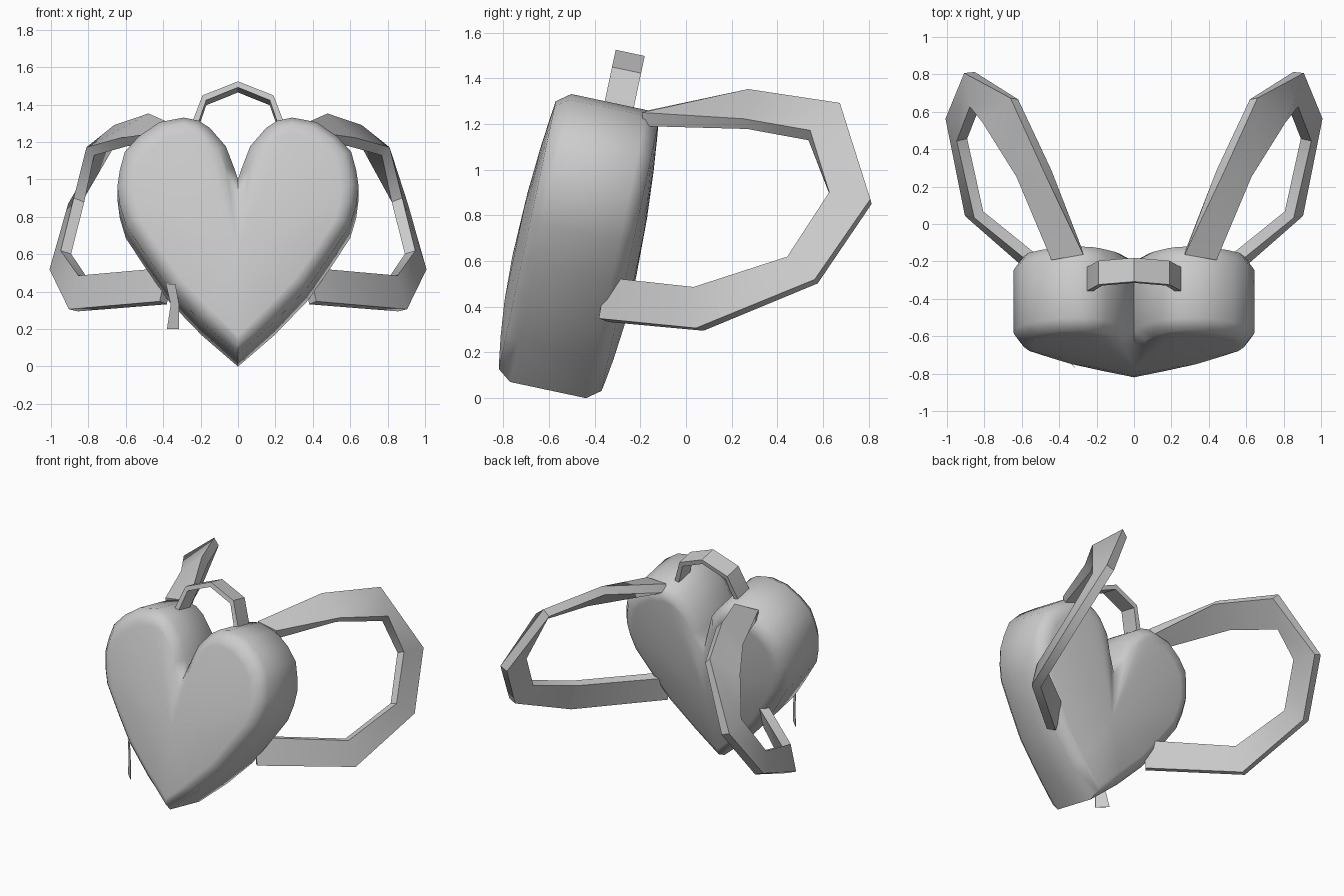
import bpy, bmesh, math
from mathutils import Vector

cube = bpy.data.objects.get("Cube")
if cube:
    bpy.data.objects.remove(cube, do_unlink=True)

grey = bpy.data.materials.new("light_grey")
grey.use_nodes = True
grey.diffuse_color = (0.6, 0.6, 0.6, 1)
grey.node_tree.nodes["Principled BSDF"].inputs["Base Color"].default_value = (0.6, 0.6, 0.6, 1)

# The bag leans back: local u runs up its face, n runs through its depth
TILT = math.radians(12)
MID = -0.598


def lean(x, u, n):
    n += MID
    return Vector((x, u * math.sin(TILT) + n * math.cos(TILT),
                   u * math.cos(TILT) - n * math.sin(TILT)))


def finish(name, bm, angle):
    bmesh.ops.recalc_face_normals(bm, faces=bm.faces)
    mesh = bpy.data.meshes.new(name)
    bm.to_mesh(mesh)
    bm.free()
    mesh.materials.append(grey)
    obj = bpy.data.objects.new(name, mesh)
    bpy.context.collection.objects.link(obj)
    bpy.ops.object.select_all(action='DESELECT')
    obj.select_set(True)
    bpy.context.view_layer.objects.active = obj
    bpy.ops.object.shade_smooth_by_angle(angle=math.radians(angle))
    return obj


def bridge(bm, a, b):
    for i in range(len(a)):
        j = (i + 1) % len(a)
        bm.faces.new((a[i], a[j], b[j], b[i]))


def loft(name, sections, angle):
    """Skin closed cross-sections and cap both ends."""
    bm = bmesh.new()
    rings = [[bm.verts.new(p) for p in s] for s in sections]
    for a, b in zip(rings, rings[1:]):
        bridge(bm, a, b)
    bm.faces.new(rings[0])
    bm.faces.new(rings[-1])
    return finish(name, bm, angle)


# Heart outline, notch to tip, then mirrored
half = [(0, .86), (.02, .92), (.065, 1.04), (.15, 1.14), (.21, 1.18), (.29, 1.197),
        (.42, 1.172), (.53, 1.095), (.605, 1.01), (.632, .91), (.645, .82), (.632, .72),
        (.6, .61), (.49, .44), (.37, .265), (.195, .08), (0, -.092)]
outline = [Vector(p) for p in half + [(-x, u) for x, u in half[-2:0:-1]]]
count = len(outline)


def inset(dist):
    ring = []
    for i, p in enumerate(outline):
        along = (outline[(i + 1) % count] - outline[i - 1]).normalized()
        ring.append(p + Vector((along.y, -along.x)) * dist)
    ring[0] = Vector((0, .77))
    return ring


# Padded heart body: bevelled rim and domed faces
inner = inset(.045)
core = Vector((0, .45))
bm = bmesh.new()


def heart_ring(points, n):
    return [bm.verts.new(lean(p.x, p.y, n)) for p in points]


rims = []
for side in (-1, 1):
    ring = heart_ring(outline, side * .17)
    rims.append(ring)
    for s in (1, .92, .7, .4):
        nxt = heart_ring([core.lerp(p, s) for p in inner], side * (.23 + .045 * (1 - s * s)))
        bridge(bm, ring, nxt)
        ring = nxt
    top = bm.verts.new(lean(core.x, core.y, side * .275))
    for i in range(count):
        bm.faces.new((ring[i], ring[(i + 1) % count], top))
bridge(bm, *rims)
finish("heart_body", bm, 60)

# Shoulder straps: outer and inner edge of the twisting band at each bend
stations = [((.27, -.16, 1.23), (.44, -.19, 1.22)), ((.46, .28, 1.33), (.61, .26, 1.20)),
            ((.64, .67, 1.27), (.79, .54, 1.15)), ((.88, .81, .86), (.85, .63, .89)),
            ((.98, .57, .51), (.92, .45, .61)), ((.88, .06, .30), (.83, .05, .48)),
            ((.40, -.36, .34), (.36, -.33, .52))]
for name, sign in (("left_strap", 1), ("right_strap", -1)):
    edges = [[Vector((x * sign, y, z)) for x, y, z in s] for s in stations]
    mids = [(a + b) / 2 for a, b in edges]
    sections = []
    for i, (a, b) in enumerate(edges):
        along = mids[min(i + 1, len(mids) - 1)] - mids[max(i - 1, 0)]
        off = along.cross(b - a).normalized() * .03
        sections.append([a + off, b + off, b - off, a - off])
    loft(name, sections, 40)

# Carrying handle on top
arch = [(-.27, 1.1), (-.25, 1.19), (-.19, 1.35), (0, 1.427), (.19, 1.35), (.25, 1.19), (.27, 1.1)]
hub = Vector((0, 1.1))
sections = []
for x, u in arch:
    v = Vector((x, u))
    w = v + (hub - v).normalized() * .033
    sections.append([lean(v.x, v.y, -.02), lean(v.x, v.y, .11),
                     lean(w.x, w.y, .11), lean(w.x, w.y, -.02)])
loft("top_handle", sections, 40)

# Thin zip pull hanging by the lower front edge
sections = []
for x0, x1, z in ((-.385, -.335, .44), (-.36, -.315, .33), (-.38, -.315, .2)):
    sections.append([(x, -.735 - (x + .35) + d, z)
                     for x, d in ((x0, 0), (x1, 0), (x1, .005), (x0, .005))])
loft("zip_pull", sections, 40)
